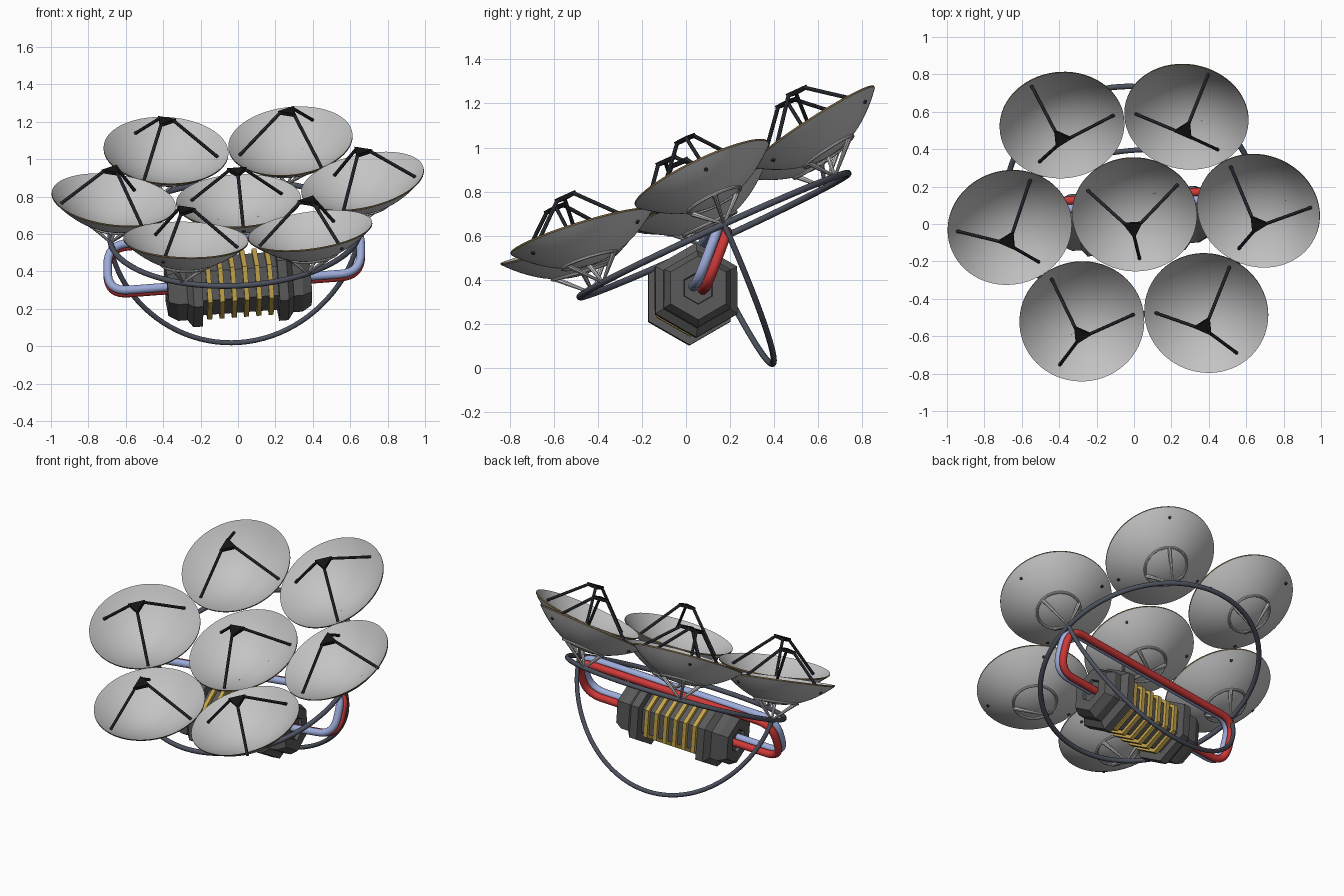
import bpy, bmesh, math
from mathutils import Vector, Matrix

if "Cube" in bpy.data.objects:
    bpy.data.objects.remove(bpy.data.objects["Cube"])

def mat(name, r, g, b):
    m = bpy.data.materials.new(name)
    m.diffuse_color = (r, g, b, 1)
    m.use_nodes = True
    m.node_tree.nodes["Principled BSDF"].inputs["Base Color"].default_value = m.diffuse_color
    return m

DISH = mat("light grey", .55, .55, .55)
EDGE = mat("bronze edge", .22, .14, .05)
FRAME = mat("slate frame", .075, .085, .115)
LEG = mat("dark slate", .035, .038, .05)
BLACK = mat("black", .008, .007, .007)
BODY = mat("machine grey", .10, .10, .10)
GOLD = mat("gold", .55, .37, .07)
RED = mat("red", .62, .04, .04)
BLUE = mat("pale blue", .34, .41, .70)

# Tilted frame of the whole array: U to the right, V up the slope, N out of the dishes
U = Vector((1, .067, .075)).normalized()
V = Vector((-.1075, 1.0535, .48))
V = (V - U * V.dot(U)).normalized()
N = U.cross(V)
DISH_C = Vector((.003, .05, .78))
RING_C = Vector((-.015, .127, .603))
DISH_R, DEPTH, RING_R = .334, .15, .67

def frame(origin, x, z):
    z = z.normalized()
    x = (x - z * x.dot(z)).normalized()
    m = Matrix((x, z.cross(x), z)).transposed().to_4x4()
    m.translation = origin
    return m

def finish(name, bm, mats, smooth=True):
    bmesh.ops.recalc_face_normals(bm, faces=bm.faces)
    me = bpy.data.meshes.new(name)
    bm.to_mesh(me)
    bm.free()
    for m in mats:
        me.materials.append(m)
    if smooth:
        me.shade_smooth()
        me.set_sharp_from_angle(angle=math.radians(40))
    ob = bpy.data.objects.new(name, me)
    bpy.context.collection.objects.link(ob)
    return ob

def lathe(name, profile, sides, m, mats, smooth=True, turn=0, closed=False, edge=None):
    """Turn (radius, height) points round local z; 'edge' is the segment with the second material."""
    bm = bmesh.new()
    rings = []
    for r, h in profile:
        if r < 1e-6:
            rings.append([bm.verts.new(m @ Vector((0, 0, h)))] * sides)
        else:
            rings.append([bm.verts.new(m @ Vector((r * math.cos(a), r * math.sin(a), h)))
                          for a in (turn + 2 * math.pi * i / sides for i in range(sides))])
    n = len(rings)
    for k in range(n if closed else n - 1):
        a, b = rings[k], rings[(k + 1) % n]
        for i in range(sides):
            j = (i + 1) % sides
            vs = list(dict.fromkeys((a[i], a[j], b[j], b[i])))
            if len(vs) > 2:
                bm.faces.new(vs).material_index = int(k == edge)
    return finish(name, bm, mats, smooth)

def tube(name, pts, r, material, cyclic=False, sides=12):
    """Sweep a circle along a path."""
    bm = bmesh.new()
    rings, n, ref = [], len(pts), None
    for i, p in enumerate(pts):
        a = pts[i - 1] if (i or cyclic) else p
        b = pts[(i + 1) % n] if (i < n - 1 or cyclic) else p
        t = (b - a).normalized()
        if ref is None:
            ref = t.orthogonal()
        ref = (ref - t * ref.dot(t)).normalized()
        s = t.cross(ref)
        rings.append([bm.verts.new(p + r * (ref * math.cos(q) + s * math.sin(q)))
                      for q in (2 * math.pi * k / sides for k in range(sides))])
    for i in range(n if cyclic else n - 1):
        a, b = rings[i], rings[(i + 1) % n]
        for k in range(sides):
            bm.faces.new((a[k], a[(k + 1) % sides], b[(k + 1) % sides], b[k]))
    if not cyclic:
        bm.faces.new(rings[0])
        bm.faces.new(rings[-1])
    return finish(name, bm, [material])

def circle(c, x, y, r, n):
    return [c + r * (x * math.cos(a) + y * math.sin(a)) for a in (2 * math.pi * i / n for i in range(n))]

def bowl(r):
    return DEPTH * ((r / DISH_R) ** 2 - 1)

def dish(label, centre, normal, out, anchor):
    m = frame(centre, out, normal)
    # Parabolic bowl with a thin bronze rim
    rs = [DISH_R * i / 14 for i in range(15)]
    prof = [(r, bowl(r)) for r in rs] + [(r, bowl(r) - .008) for r in reversed(rs)]
    lathe(label + "_dish", prof, 64, m, [DISH, EDGE], edge=14)
    # Receiver plate on three legs
    apex = centre + N * .172
    pm = frame(apex, out, N)
    lathe(label + "_receiver", [(0, -.012), (.06, -.012), (.06, .008), (0, .008)], 3, pm, [BLACK], False)
    # Mount ring on the back, with struts down to the frame
    low = bowl(.13) - .012
    loop = [m @ p for p in circle(Vector((0, 0, low)), Vector((1, 0, 0)), Vector((0, 1, 0)), .13, 40)]
    tube(label + "_mount_ring", loop, .008, DISH, True, 8)
    for k in range(3):
        d = Vector((math.cos(k * 2 * math.pi / 3), math.sin(k * 2 * math.pi / 3), 0))
        foot = m @ (d * .29 + Vector((0, 0, bowl(.29) - .018)))
        tube(f"{label}_leg_{k + 1}", [foot, pm @ (d * .045)], .009, LEG, sides=8)
        top = m @ (d * .13 + Vector((0, 0, low)))
        sm = frame(top, out, anchor - top)
        length = (anchor - top).length
        lathe(f"{label}_strut_{k + 1}", [(0, 0), (.013, 0), (.006, length), (0, length)], 8, sm, [DISH])

# Seven dishes: one in the middle, six around it leaning inwards
dish("centre", DISH_C, N, U * math.cos(.52) + V * math.sin(.52), RING_C)
for i in range(6):
    a = i * math.pi / 3
    d = U * math.cos(a) + V * math.sin(a)
    dish(f"outer_{i + 1}", DISH_C + d * .668 + N * .06, N - d * math.tan(math.radians(9)), d,
         RING_C + d * RING_R)

# Support ring and the hanging half hoop
tube("support_ring", circle(RING_C, U, V, RING_R, 96), .015, FRAME, True)
hoop = []
for i in range(49):
    t = math.cos(math.pi * i / 48)
    hoop.append(RING_C + U * (RING_R * t) - N * (.642 * max(0, 1 - t * t) ** .58))
tube("lower_hoop", hoop, .0135, FRAME)

# Red and blue pipes looping from one end of the machine to the other
GEN_C = Vector((0, .03, .335))
top_c, low_c = Vector((-.02, .125, .585)), Vector((-.02, .03, .335))
side = Vector((0, .93, -.36)) * .023
def rounded(pts, r):
    out = [pts[0]]
    for a, b, c in zip(pts, pts[1:], pts[2:]):
        p, q = b + (a - b).normalized() * r, b + (c - b).normalized() * r
        for k in range(9):
            t = k / 8
            out.append(p * (1 - t) ** 2 + b * 2 * t * (1 - t) + q * t * t)
    return out + [pts[-1]]
for name, s, m in (("blue_pipe", -1, BLUE), ("red_pipe", 1, RED)):
    path = [low_c - U * .32, low_c - U * .68, top_c - U * .68,
            top_c + U * .68, low_c + U * .68, low_c + U * .32]
    tube(name, rounded([p + side * s for p in path], .11), .023, m, sides=16)

# Hexagonal machine: core, gold fins and stepped end caps
gm = frame(GEN_C, Vector((0, 0, 1)), U)
lathe("machine_core", [(0, -.22), (.155, -.22), (.155, .22), (0, .22)], 6, gm, [BODY], False)
for i in range(6):
    x = -.165 + i * .066
    lathe(f"gold_fin_{i + 1}", [(.14, x - .013), (.18, x - .013), (.18, x + .013), (.14, x + .013)],
          6, gm, [GOLD], False, closed=True)
cap = [(0, .205), (.215, .205), (.215, .255), (.175, .285), (.175, .335), (.145, .385),
       (.075, .385), (.07, .365), (0, .365)]
for name, s in (("right_end_cap", 1), ("left_end_cap", -1)):
    lathe(name, [(r, h * s) for r, h in cap], 6, gm, [BODY], False)
